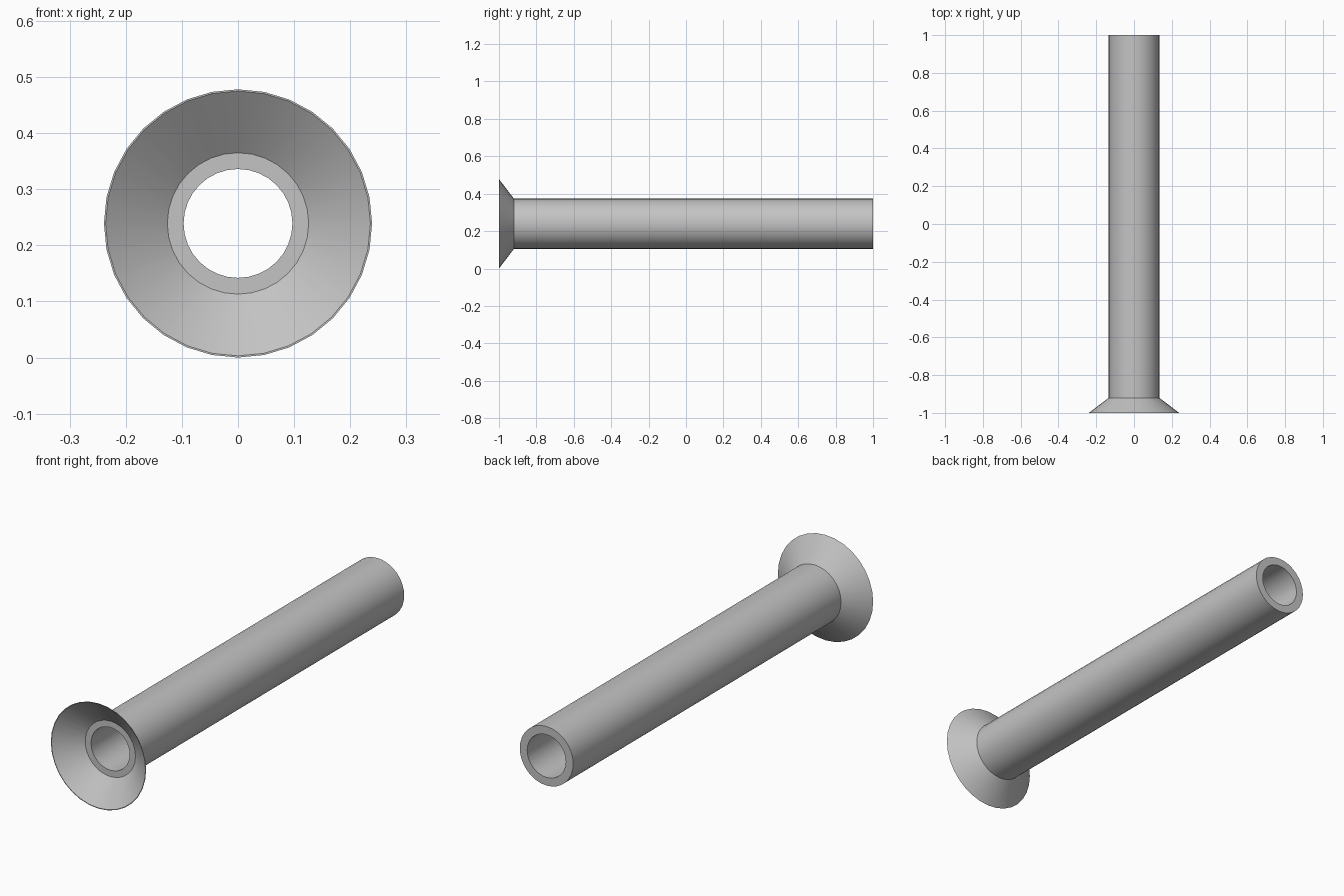
import bpy
import bmesh
import math
from mathutils import Matrix, Vector

cube = bpy.data.objects.get("Cube")
if cube:
    bpy.data.objects.remove(cube, do_unlink=True)

SEGMENTS = 32
RIM = 0.239    # flare radius, also the height of the axis

# Plain grey metal
metal = bpy.data.materials.new("grey metal")
metal.use_nodes = True
grey = (0.55, 0.55, 0.55, 1)
metal.diffuse_color = grey
metal.node_tree.nodes["Principled BSDF"].inputs["Base Color"].default_value = grey


def lathe(name, profile):
    """Spin a closed (radius, y) profile around the y axis."""
    bm = bmesh.new()
    verts = [bm.verts.new((0, y, r)) for r, y in profile]
    edges = [bm.edges.new((v, verts[i - 1])) for i, v in enumerate(verts)]
    bmesh.ops.spin(bm, geom=verts + edges, cent=Vector(), axis=(0, 1, 0),
                   angle=math.tau, steps=SEGMENTS, use_merge=True)
    bmesh.ops.remove_doubles(bm, verts=bm.verts, dist=0.0001)
    bmesh.ops.recalc_face_normals(bm, faces=bm.faces)
    bmesh.ops.transform(bm, matrix=Matrix.Translation((0, 0, RIM)), verts=bm.verts)
    mesh = bpy.data.meshes.new(name)
    bm.to_mesh(mesh)
    bm.free()
    mesh.materials.append(metal)
    obj = bpy.data.objects.new(name, mesh)
    bpy.context.collection.objects.link(obj)
    bpy.ops.object.select_all(action="DESELECT")
    obj.select_set(True)
    bpy.context.view_layer.objects.active = obj
    bpy.ops.object.shade_smooth_by_angle(angle=math.radians(30))
    return obj


# Hollow tube with a thin flared mouth, one continuous wall
lathe("flared_tube", [
    (0.097, 1), (0.134, 1),            # back end
    (0.134, -0.92), (RIM, -1),         # outside of tube and flare
    (0.236, -1), (0.126, -0.915),      # rim and inside of flare
    (0.097, -0.915),                   # seat around the bore
])
